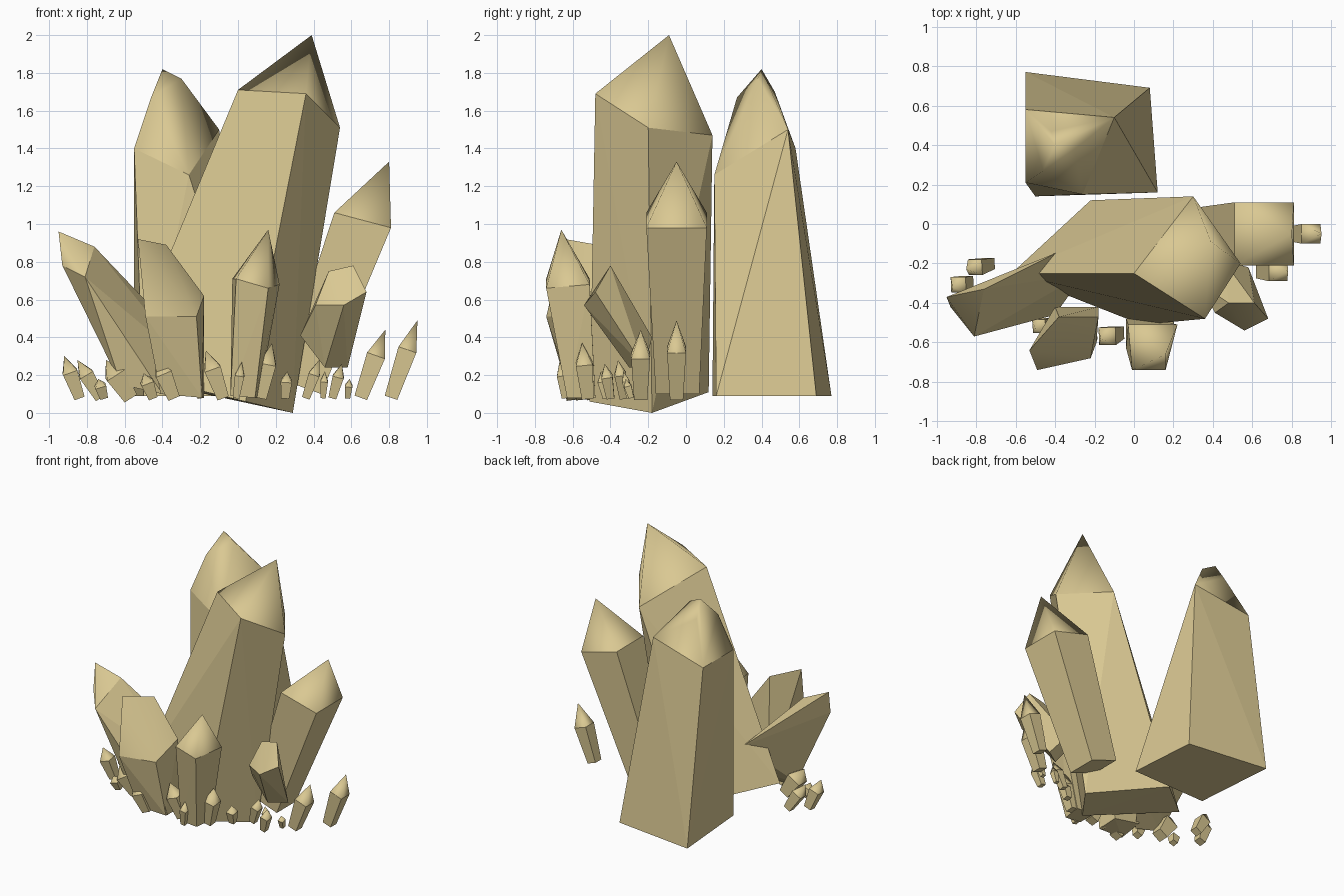
import bpy
import bmesh
from mathutils import Vector

default_cube = bpy.data.objects.get("Cube")
if default_cube:
    bpy.data.objects.remove(default_cube, do_unlink=True)

# Single sandy crystal colour
colour = (0.70, 0.58, 0.29, 1)
material = bpy.data.materials.new("sandy_crystal")
material.use_nodes = True
material.diffuse_color = colour
shader = next(n for n in material.node_tree.nodes if n.type == 'BSDF_PRINCIPLED')
shader.inputs["Base Color"].default_value = colour
shader.inputs["Roughness"].default_value = 0.8


def crystal(name, base, shoulder, tips):
    """Convex shard: flat sides from base to shoulder, softly shaded cap above."""
    bm = bmesh.new()
    foot = [bm.verts.new(p) for p in base]
    for p in list(shoulder) + list(tips):
        bm.verts.new(p)
    bmesh.ops.convex_hull(bm, input=bm.verts[:])
    loose = [v for v in bm.verts if not v.link_faces]
    bmesh.ops.delete(bm, geom=loose, context='VERTS')
    bmesh.ops.recalc_face_normals(bm, faces=bm.faces[:])
    for face in bm.faces:
        face.smooth = not any(v in foot for v in face.verts)
    mesh = bpy.data.meshes.new(name)
    bm.to_mesh(mesh)
    bm.free()
    mesh.materials.append(material)
    obj = bpy.data.objects.new(name, mesh)
    bpy.context.collection.objects.link(obj)
    return obj


def small_crystal(name, bottom, tip, radius):
    """Square shard leaning from its bottom centre to its tip."""
    bottom, tip = Vector(bottom), Vector(tip)
    axis = tip - bottom
    side = Vector((axis.z, 0, -axis.x)).normalized()
    depth = axis.cross(side).normalized()

    def ring(centre, size):
        return [centre + size * (side * i + depth * j)
                for i, j in ((-1, -1), (1, -1), (1, 1), (-1, 1))]

    crystal(name, ring(bottom, radius * 0.7),
            ring(bottom.lerp(tip, 0.62), radius), [tip])


# Tallest, leaning central crystal
crystal("central_crystal",
        base=[(-.62, -.25, .22), (.04, -.51, .06), (.29, -.18, 0), (-.22, .12, .11)],
        shoulder=[(0, -.25, 1.71), (.36, -.48, 1.69), (.54, -.2, 1.51), (.3, .14, 1.47)],
        tips=[(.39, -.09, 2)])

# Broad tapering crystal at the back, with a rounded cap
crystal("back_crystal",
        base=[(-.5, .14, .09), (.12, .16, .09), (.08, .69, .09), (-.55, .77, .09)],
        shoulder=[(-.55, .21, 1.4), (-.26, .15, 1.26), (-.1, .54, 1.5), (-.55, .58, 1.4)],
        tips=[(-.46, .27, 1.67), (-.4, .4, 1.82), (-.3, .38, 1.77), (-.42, .47, 1.7)])

# Leaning crystal on the left side
crystal("side_crystal",
        base=[(.22, -.16, .18), (.44, -.16, .1), (.44, .07, .1), (.22, .07, .18)],
        shoulder=[(.51, -.21, 1.06), (.81, -.21, .98), (.81, .11, .98), (.51, .11, 1.06)],
        tips=[(.8, -.05, 1.33)])

# Medium crystal in front of the side crystal
crystal("front_side_crystal",
        base=[(.33, -.3, .41), (.46, -.3, .24), (.58, -.22, .24), (.45, -.18, .4)],
        shoulder=[(.41, -.45, .57), (.56, -.54, .57), (.68, -.48, .64), (.48, -.4, .75)],
        tips=[(.61, -.4, .78)])

# Upright crystal at the front
crystal("front_crystal",
        base=[(-.04, -.63, .09), (.09, -.63, .08), (.11, -.48, .08), (-.04, -.48, .09)],
        shoulder=[(-.01, -.74, .71), (.16, -.74, .66), (.22, -.51, .68), (-.03, -.51, .71)],
        tips=[(.16, -.66, .97)])

# Strongly leaning outer crystal
crystal("outer_crystal",
        base=[(-.62, -.45, .15), (-.4, -.46, .1), (-.25, -.25, .25), (-.38, -.14, .48)],
        shoulder=[(-.93, -.42, .78), (-.81, -.57, .72), (-.76, -.33, .88)],
        tips=[(-.95, -.37, .96)])

# Slanted-top crystal at the front
crystal("slanted_crystal",
        base=[(-.41, -.62, .1), (-.19, -.6, .08), (-.18, -.42, .08), (-.4, -.42, .12)],
        shoulder=[(-.49, -.74, .51), (-.22, -.68, .51), (-.18, -.47, .62), (-.38, -.47, .89)],
        tips=[(-.53, -.64, .92)])

# Ring of small shards: bottom x, y, tip x, tip height, radius
shards = [
    (.81, -.05, .95, .49, .05), (.65, -.24, .78, .44, .05),
    (.36, -.33, .43, .28, .03), (.45, -.3, .46, .22, .02),
    (.5, -.4, .55, .26, .03), (.58, -.29, .59, .18, .02),
    (.25, -.42, .26, .22, .03), (.12, -.52, .18, .37, .045),
    (-.01, -.64, .02, .27, .025), (-.08, -.55, -.17, .33, .045),
    (-.2, -.57, -.22, .19, .02), (-.34, -.6, -.43, .29, .045),
    (-.45, -.5, -.5, .21, .035), (-.57, -.4, -.7, .28, .055),
    (-.84, -.29, -.92, .3, .04), (-.73, -.2, -.85, .28, .04),
    (-.71, -.42, -.74, .18, .03),
]
for number, (x, y, tip_x, height, radius) in enumerate(shards):
    lean = 0 if x > .6 else -.03
    small_crystal(f"small_shard_{number + 1}", (x, y, .08),
                  (tip_x, y + lean, height), radius)
